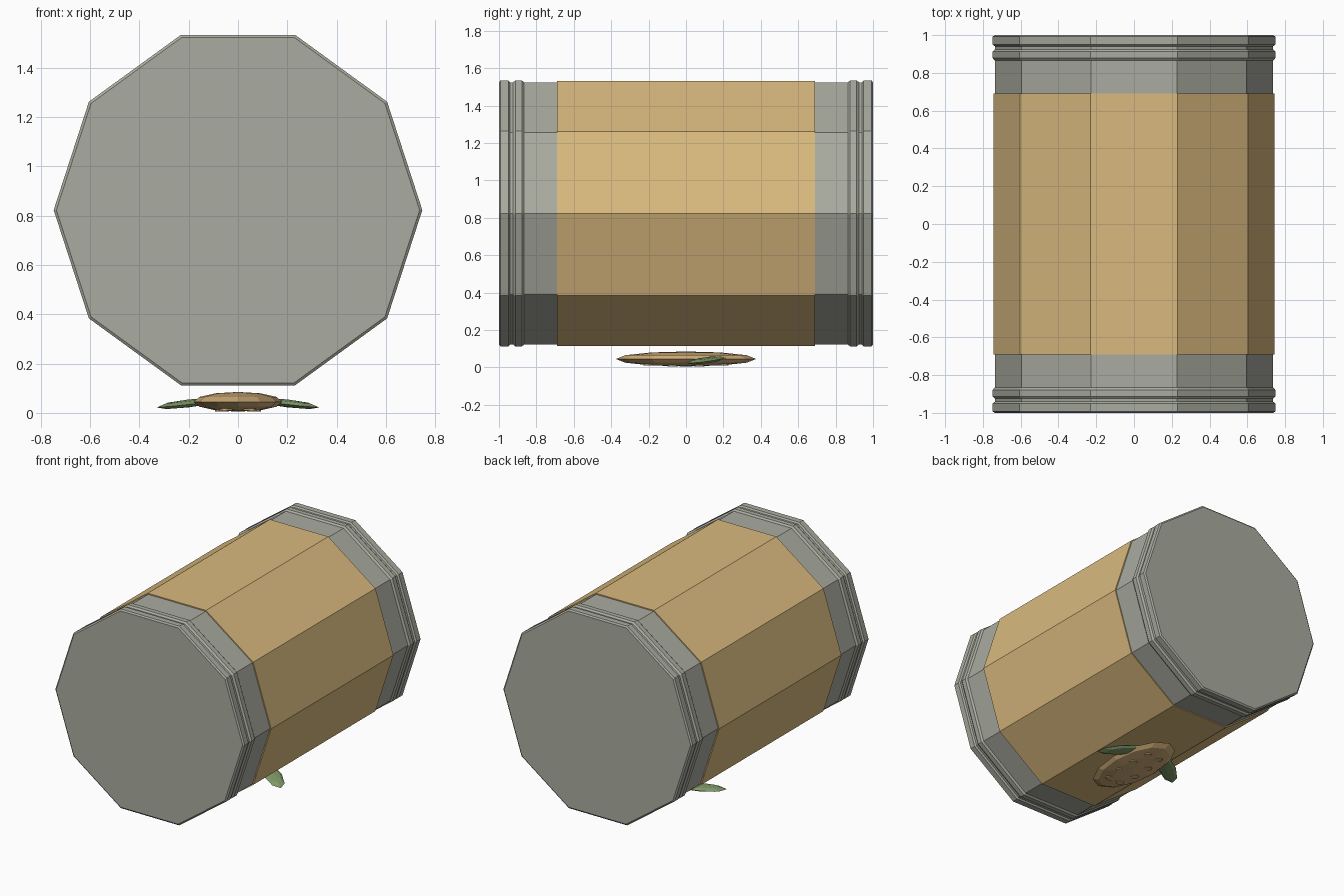
import bpy
import bmesh
from math import cos, sin, pi
from mathutils import Matrix, Vector

cube = bpy.data.objects.get("Cube")
if cube:
    bpy.data.objects.remove(cube)

SIDES = 10
AXIS_Z = 0.823


def material(name, colour):
    mat = bpy.data.materials.new(name)
    mat.use_nodes = True
    mat.diffuse_color = (*colour, 1)
    mat.node_tree.nodes["Principled BSDF"].inputs["Base Color"].default_value = (*colour, 1)
    return mat


metal = material("tin metal", (0.40, 0.41, 0.35))
paper = material("tan paper", (0.70, 0.49, 0.21))
flesh = material("golden brown", (0.66, 0.44, 0.20))
green = material("leaf green", (0.22, 0.33, 0.14))


def finish(name, bm, mat):
    bmesh.ops.recalc_face_normals(bm, faces=bm.faces)
    mesh = bpy.data.meshes.new(name)
    bm.to_mesh(mesh)
    bm.free()
    mesh.materials.append(mat)
    obj = bpy.data.objects.new(name, mesh)
    bpy.context.collection.objects.link(obj)
    return obj


def lathe(name, profile, mat):
    """Ten-sided drum along y from (y, radius) pairs, with flat ends."""
    bm = bmesh.new()
    rings = []
    for y, r in profile:
        rings.append([bm.verts.new((r * cos(2 * pi * i / SIDES), y,
                                    AXIS_Z + r * sin(2 * pi * i / SIDES)))
                      for i in range(SIDES)])
    for a, b in zip(rings, rings[1:]):
        for i in range(SIDES):
            j = (i + 1) % SIDES
            bm.faces.new((a[i], a[j], b[j], b[i]))
    bm.faces.new(rings[0])
    bm.faces.new(rings[-1])
    return finish(name, bm, mat)


def pebble(name, segments, rings, size, place, mat):
    """Flattened low-poly lens."""
    bm = bmesh.new()
    bmesh.ops.create_uvsphere(bm, u_segments=segments, v_segments=rings, radius=1)
    bm.transform(place @ Matrix.Diagonal((*size, 1)))
    return finish(name, bm, mat)


# Can body with a rolled rim and one bead at each end
half = [(1.0, 0.737), (0.992, 0.748), (0.95, 0.748), (0.941, 0.737),
        (0.925, 0.737), (0.912, 0.748), (0.878, 0.748), (0.865, 0.737)]
lathe("can_body", half + [(-y, r) for y, r in reversed(half)], metal)

# Paper label wrapped round the middle
lathe("paper_label", [(-0.69, 0.745), (0.69, 0.745)], paper)

# Flat oval emblem below the can
CENTRE = Vector((0, 0, 0.045))
SIZE = Vector((0.18, 0.375, 0.04))
pebble("emblem_body", 12, 6, SIZE, Matrix.Translation(CENTRE), flesh)

# Round spots on the underside of the emblem
for row, y in enumerate((-0.2, -0.07, 0.07, 0.2)):
    for side in (-1, 1):
        bm = bmesh.new()
        bmesh.ops.create_cone(bm, cap_ends=True, segments=8, radius1=0.028,
                              radius2=0.028, depth=0.008)
        x = side * (0.065 if abs(y) < 0.1 else 0.045)
        depth = SIZE.z * (1 - (x / SIZE.x) ** 2 - (y / SIZE.y) ** 2) ** 0.5
        bm.transform(Matrix.Translation((x, y, CENTRE.z - depth + 0.001)))
        finish(f"emblem_spot_{row}_{'left' if side > 0 else 'right'}", bm, flesh)

# Pair of leaves spreading from the emblem
for side, label in ((1, "left"), (-1, "right")):
    base = Vector((side * 0.07, 0.21, 0.055))
    tip = Vector((side * 0.33, 0.01, 0.022))
    along = (tip - base).normalized()
    across = Vector((0, 0, 1)).cross(along).normalized()
    frame = Matrix((along, across, along.cross(across))).transposed().to_4x4()
    place = Matrix.Translation((base + tip) / 2) @ frame
    pebble(f"leaf_{label}", 8, 4, ((tip - base).length / 2, 0.06, 0.016), place, green)
